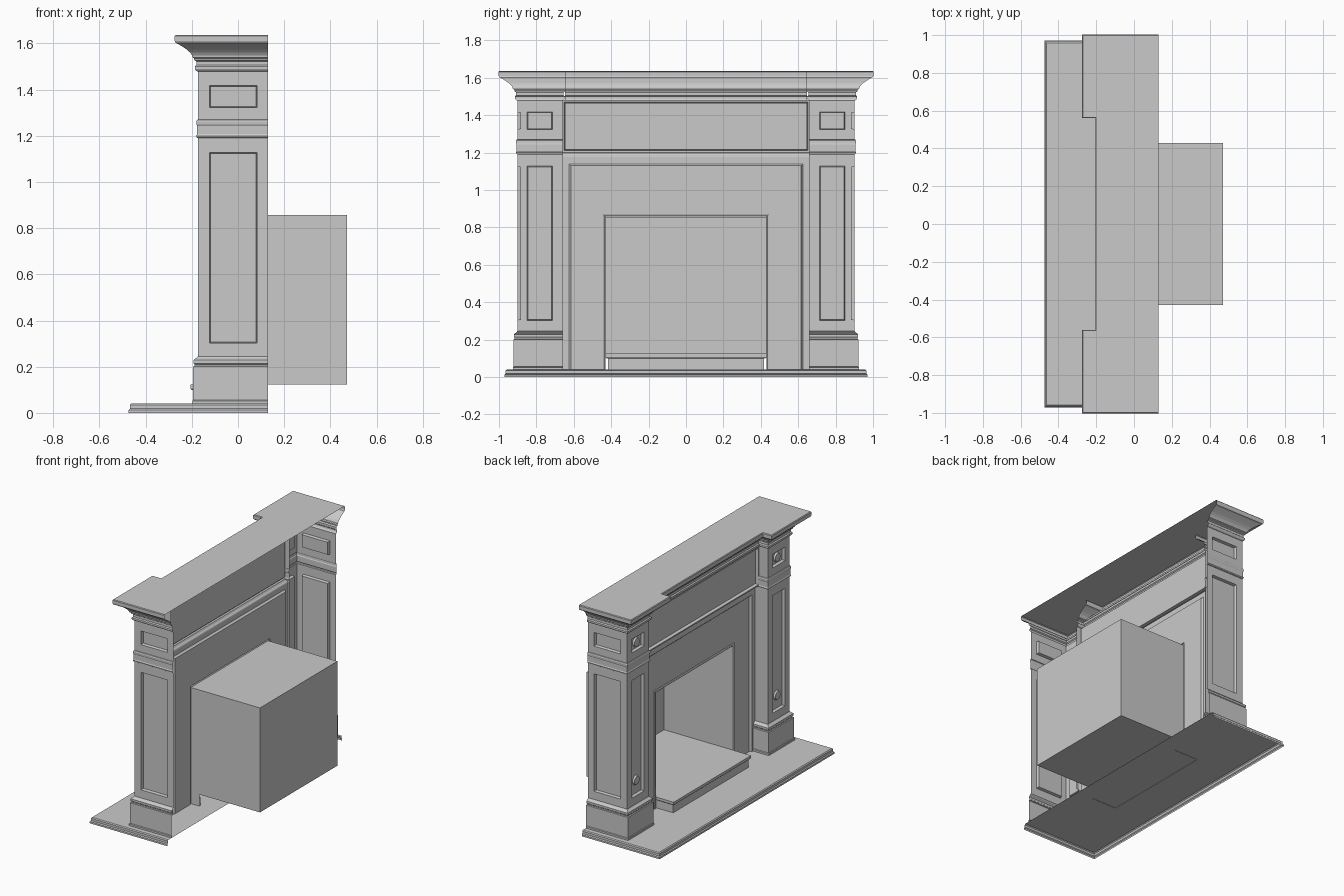
import bpy, bmesh
from mathutils import Vector

if "Cube" in bpy.data.objects:
    bpy.data.objects.remove(bpy.data.objects["Cube"], do_unlink=True)

GREY = (0.59, 0.59, 0.59, 1)
mat = bpy.data.materials.new("plain grey")
mat.use_nodes = True
mat.diffuse_color = GREY
mat.node_tree.nodes["Principled BSDF"].inputs["Base Color"].default_value = GREY

# Key planes: pilaster front and sides, frieze, surround, firebox mouth, back
PF, PO, PI, FRIEZE, SURR, MOUTH, BACK = -0.174, 0.902, 0.66, -0.105, -0.06, 0.0, 0.13


def finish(name, bm, outward=None):
    """Turn a bmesh into an object; outward orients a mostly flat sheet."""
    if outward:
        total = sum((f.normal * f.calc_area() for f in bm.faces), Vector())
        if total.dot(Vector(outward)) < 0:
            bmesh.ops.reverse_faces(bm, faces=bm.faces)
    me = bpy.data.meshes.new(name)
    bm.to_mesh(me)
    bm.free()
    me.materials.append(mat)
    ob = bpy.data.objects.new(name, me)
    bpy.context.collection.objects.link(ob)
    return ob


def sheet(name, pts, outward):
    """A single flat polygon."""
    bm = bmesh.new()
    bm.faces.new([bm.verts.new(p) for p in pts]).normal_update()
    finish(name, bm, outward)


def offset_path(path, d):
    """Shift an open 2D path to the right of its direction with mitred corners."""
    pts = [Vector(p) for p in path]
    normals = []
    for a, b in zip(pts, pts[1:]):
        t = (b - a).normalized()
        normals.append(Vector((t.y, -t.x)))
    out = []
    for i, p in enumerate(pts):
        n0 = normals[max(i - 1, 0)]
        n1 = normals[min(i, len(normals) - 1)]
        out.append(p + (n0 + n1) * d / (1 + n0.dot(n1)))
    return out


def sweep(name, path, profile, place):
    """Run a (offset, height) profile along a path; place maps to 3D."""
    bm = bmesh.new()
    rows = [[bm.verts.new(place(p, h)) for p in offset_path(path, d)] for d, h in profile]
    for r0, r1 in zip(rows, rows[1:]):
        for i in range(len(path) - 1):
            bm.faces.new((r0[i], r0[i + 1], r1[i + 1], r1[i]))
    return finish(name, bm)


def level(p, h):
    return (p.x, p.y, h)


def upright(p, h):
    return (h, p.x, p.y)


def panelled(name, us, zs, place, outward, bead=0.0, depth=0.02):
    """Wall split into a grid whose odd cells become moulded sunk panels."""
    bm = bmesh.new()
    grid = [[bm.verts.new(place(u, z)) for z in zs] for u in us]
    panels = []
    for i in range(len(us) - 1):
        for j in range(len(zs) - 1):
            f = bm.faces.new((grid[i][j], grid[i + 1][j], grid[i + 1][j + 1], grid[i][j + 1]))
            f.normal_update()
            if f.normal.dot(Vector(outward)) < 0:
                f.normal_flip()
            if i % 2 and j % 2:
                panels.append(f)
    for thick, d in ((0.003, bead), (0.006, -depth)):
        if panels:
            bmesh.ops.inset_individual(bm, faces=panels, thickness=thick, depth=d)
    finish(name, bm)


# Hearth: thin top plate with a moulded skirt, open below
hearth = [(BACK, 0.965), (-0.468, 0.965), (-0.468, -0.965), (BACK, -0.965)]
sweep("hearth_edge", hearth, [(0.006, 0), (0.006, 0.012), (0, 0.018), (0, 0.034), (-0.006, 0.04)], level)
sheet("hearth_top", [(*p, 0.04) for p in offset_path(hearth, -0.006)], (0, 0, 1))

# Profiles that wrap each pilaster
wrap = [(BACK, PO), (PF, PO), (PF, PI), (SURR, PI)]
base = [(0.024, 0.04), (0.024, 0.052), (0.02, 0.056), (0.02, 0.2), (0.014, 0.203),
        (0.014, 0.21), (0.018, 0.214), (0.018, 0.228), (0.012, 0.234), (0.006, 0.238), (0, 0.245)]
band = [(0, 1.19), (0.005, 1.193), (0.007, 1.2), (0.003, 1.207), (0.003, 1.243),
        (0.006, 1.248), (0.007, 1.262), (0.004, 1.268), (0, 1.27)]
cornice = [(0, 1.478), (0.008, 1.482), (0.013, 1.49), (0.013, 1.5), (0.006, 1.506), (0.006, 1.522),
           (0.016, 1.528), (0.016, 1.535), (0.024, 1.54), (0.025, 1.548), (0.033, 1.56), (0.047, 1.573),
           (0.065, 1.585), (0.086, 1.598), (0.096, 1.602), (0.1, 1.61), (0.1, 1.632), (0.096, 1.637)]

for s, side in ((1, "left"), (-1, "right")):
    # Shaft below and above the capital band
    for part, zs in (("lower", (0.245, 0.3, 1.13, 1.19)), ("upper", (1.27, 1.32, 1.42, 1.478))):
        name = side + "_pilaster_" + part
        panelled(name + "_front", (PI, 0.712, 0.852, PO), zs,
                 lambda u, z: (PF, s * u, z), (-1, 0, 0))
        panelled(name + "_outer_side", (PF, -0.125, 0.085, BACK), zs,
                 lambda u, z: (u, s * PO, z), (0, s, 0))
        panelled(name + "_inner_side", (PF, SURR), (zs[0], zs[-1]),
                 lambda u, z: (u, s * PI, z), (0, -s, 0))

    # Base block, capital band and cornice
    for name, prof in (("base", base), ("capital_band", band), ("cornice", cornice)):
        ob = sweep(side + "_pilaster_" + name, wrap, prof, lambda p, h: (p.x, s * p.y, h))
        if s < 0:
            ob.data.flip_normals()

    # Round bosses inside the front panels
    for z, part in ((0.4, "lower"), (1.37, "upper")):
        bm = bmesh.new()
        bmesh.ops.create_cone(bm, segments=20, radius1=0.033, radius2=0.028, depth=0.012, cap_ends=True)
        bmesh.ops.rotate(bm, verts=bm.verts, matrix=Vector((0, 0, 1)).rotation_difference(
            Vector((-1, 0, 0))).to_matrix())
        bmesh.ops.translate(bm, verts=bm.verts, vec=(PF + 0.013, s * 0.782, z))
        finish(side + "_" + part + "_boss", bm)

# Middle cornice and the stepped shelf on top
sweep("middle_cornice", [(FRIEZE, 0.648), (FRIEZE, -0.648)], cornice, level)
half = [(BACK, PO), (PF, PO), (PF, PI), (FRIEZE, PI)]
shelf = half + [(x, -y) for x, y in reversed(half)]
sheet("mantel_shelf", [(*p, 1.637) for p in offset_path(shelf, 0.096)], (0, 0, 1))

# Frieze with one long sunk panel
panelled("frieze", (-PI, -0.652, 0.652, PI), (1.2, 1.21, 1.47, 1.48),
         lambda u, z: (FRIEZE, u, z), (-1, 0, 0), 0.004, 0.022)

# Architrave steps back from the frieze down to the surround
bm = bmesh.new()
rows = [[bm.verts.new((x, y, z)) for y in (-PI, PI)] for z, x in
        ((1.2, FRIEZE), (1.198, -0.092), (1.188, -0.086), (1.18, -0.076), (1.175, -0.074))]
for a, b in zip(rows, rows[1:]):
    bm.faces.new((a[0], a[1], b[1], b[0])).normal_update()
finish("architrave", bm, (-1, 0, 0))


def arch(half_width, top):
    return [(-half_width, 0.04), (-half_width, top), (half_width, top), (half_width, 0.04)]


# Mouldings around the surround and the opening
sweep("surround_moulding", arch(0.615, 1.13),
      [(-0.045, -0.074), (-0.01, -0.074), (-0.004, -0.068), (0, SURR)], upright)
sweep("opening_trim", arch(0.43, 0.856),
      [(0, MOUTH), (0, -0.066), (-0.006, -0.07), (-0.013, -0.066), (-0.013, SURR)], upright)

# Flat surround
for s, side in ((1, "left"), (-1, "right")):
    sheet(side + "_surround", [(SURR, s * y, z) for y, z in
          ((0.443, 0.04), (0.615, 0.04), (0.615, 0.869), (0.443, 0.869))], (-1, 0, 0))
sheet("top_surround", [(SURR, y, z) for y, z in
      ((-0.615, 0.869), (0.615, 0.869), (0.615, 1.13), (-0.615, 1.13))], (-1, 0, 0))

# Firebox, open at the front
W, TOP, FLOOR, REAR, LIP = 0.43, 0.856, 0.122, 0.472, -0.205
sheet("firebox_back", [(REAR, y, z) for y, z in ((-W, FLOOR), (W, FLOOR), (W, TOP), (-W, TOP))], (1, 0, 0))
sheet("firebox_top", [(x, y, TOP) for x, y in ((MOUTH, -W), (REAR, -W), (REAR, W), (MOUTH, W))], (0, 0, 1))
for s, side in ((1, "left"), (-1, "right")):
    sheet(side + "_firebox_wall", [(x, s * W, z) for x, z in
          ((MOUTH, FLOOR), (REAR, FLOOR), (REAR, TOP), (MOUTH, TOP))], (0, s, 0))
sheet("firebox_floor", [(x, y, FLOOR) for x, y in ((LIP, -W), (REAR, -W), (REAR, W), (LIP, W))], (0, 0, 1))

# Raised inner hearth riser with a projecting nosing
sweep("inner_hearth_riser", [(MOUTH, W), (LIP, W), (LIP, -W), (MOUTH, -W)],
      [(-0.012, 0.038), (-0.012, 0.098), (-0.004, 0.1), (0, 0.104), (0, FLOOR)], level)
